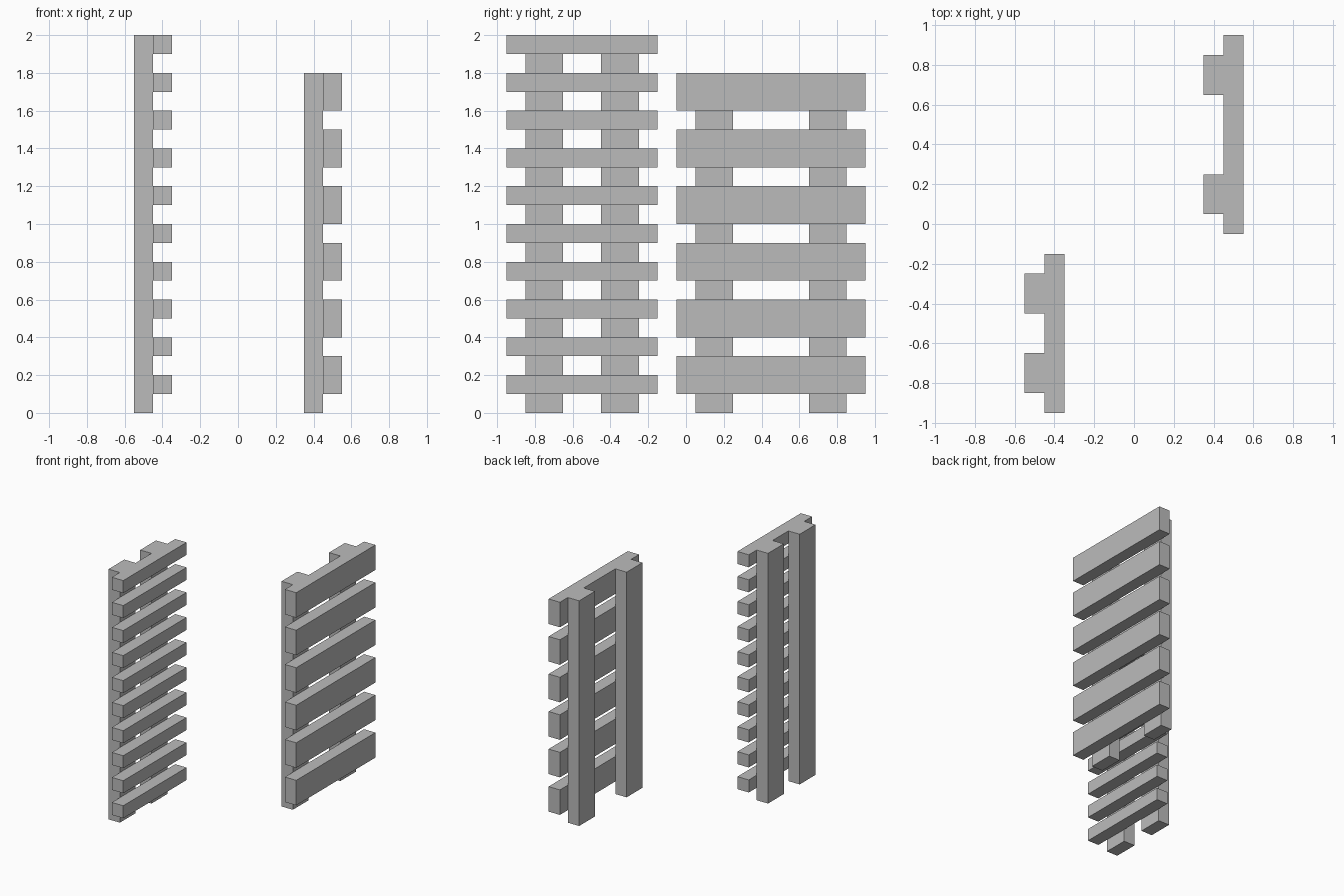
import bpy

cube = bpy.data.objects.get("Cube")
if cube:
    bpy.data.objects.remove(cube, do_unlink=True)

GREY = (0.5, 0.5, 0.5, 1)
grey = bpy.data.materials.new("plain grey")
grey.use_nodes = True
grey.diffuse_color = GREY
grey.node_tree.nodes["Principled BSDF"].inputs["Base Color"].default_value = GREY

THICK = 0.1        # depth of every post and slat
POST_WIDTH = 0.2


def box(name, low, high):
    """Add a box spanning two opposite corners."""
    centre = [(a + b) / 2 for a, b in zip(low, high)]
    bpy.ops.mesh.primitive_cube_add(size=1, location=centre)
    obj = bpy.context.object
    obj.name = obj.data.name = name
    obj.scale = [b - a for a, b in zip(low, high)]
    bpy.ops.object.transform_apply(location=False, rotation=False, scale=True)
    obj.data.materials.append(grey)


def fence(name, x, y_low, y_high, height, slat_height, pitch, count):
    """Two upright posts with a ladder of slats on their +x side."""
    inset = 0.1
    mid = x + THICK
    # Posts
    for side, y in (("front", y_low + inset), ("back", y_high - inset - POST_WIDTH)):
        box(f"{name}_{side}_post", (x, y, 0), (mid, y + POST_WIDTH, height))
    # Slats
    for i in range(count):
        z = 0.1 + i * pitch
        box(f"{name}_slat_{i + 1}", (mid, y_low, z), (mid + THICK, y_high, z + slat_height))


# Tall narrow panel and shorter wide panel
fence("tall_fence", -0.55, -0.95, -0.15, 2.0, 0.1, 0.2, 10)
fence("wide_fence", 0.35, -0.05, 0.95, 1.8, 0.2, 0.3, 6)
